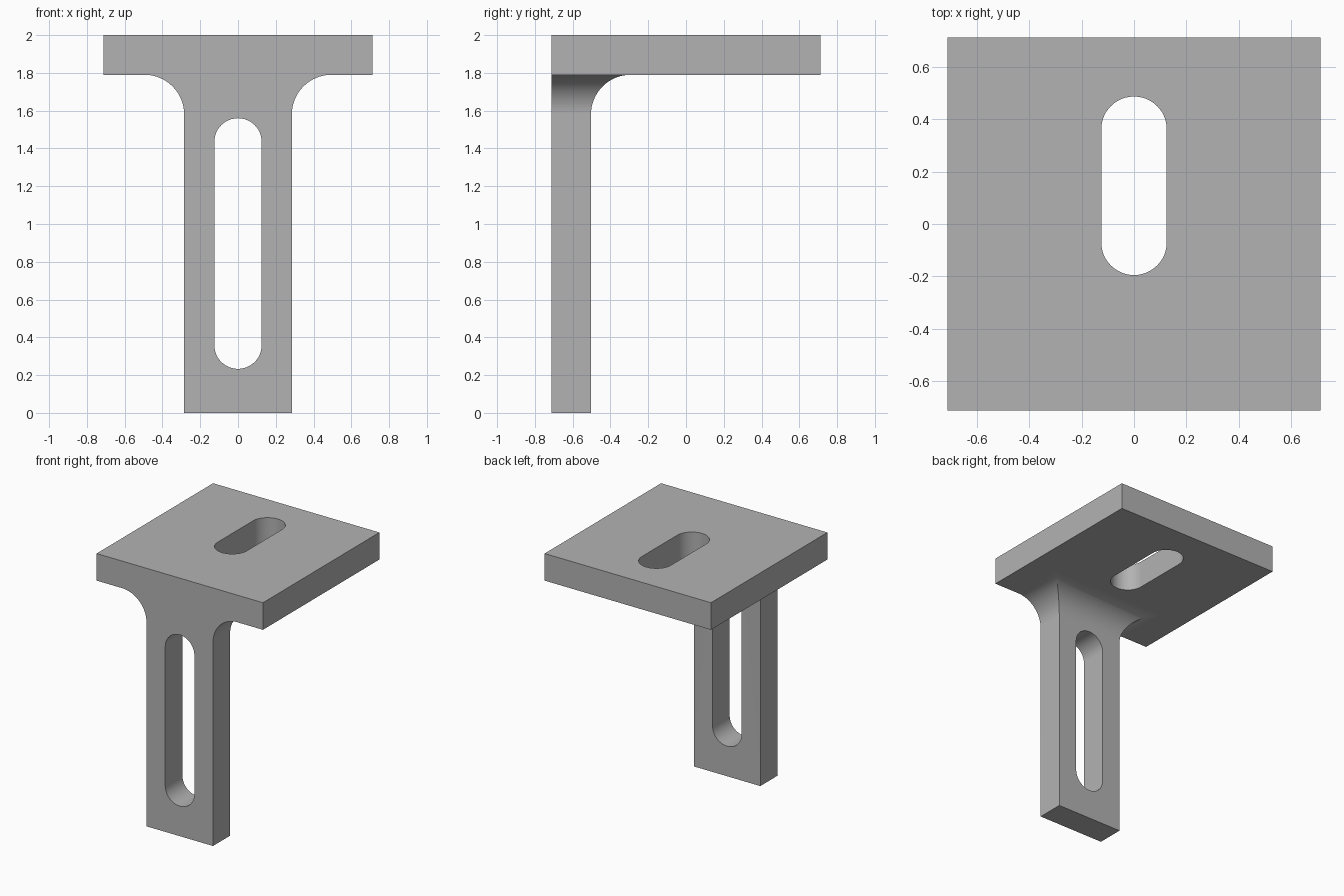
import bpy, bmesh
from math import sin, cos, pi, radians
from mathutils import Matrix

cube = bpy.data.objects.get("Cube")
if cube:
    bpy.data.objects.remove(cube)

HALF = 0.713          # half width of the square plate
LEG_X, LEG_BACK = 0.285, -0.503
UNDER, TOP = 1.79, 2.0
FILLET = 0.21
STEPS = 16

grey = bpy.data.materials.new("plain grey")
grey.use_nodes = True
colour = (0.45, 0.45, 0.45, 1)
grey.diffuse_color = colour
grey.node_tree.nodes["Principled BSDF"].inputs["Base Color"].default_value = colour


def make_object(name, bm):
    bmesh.ops.recalc_face_normals(bm, faces=bm.faces)
    mesh = bpy.data.meshes.new(name)
    bm.to_mesh(mesh)
    bm.free()
    mesh.materials.append(grey)
    obj = bpy.data.objects.new(name, mesh)
    bpy.context.collection.objects.link(obj)
    return obj


def slot_cutter(name, radius, low, high, depth, matrix):
    """Rounded slot running along local y, extruded through local z."""
    bm = bmesh.new()
    n = 24
    ring = []
    for centre, start in ((high - radius, 0), (low + radius, pi)):
        for i in range(n + 1):
            a = start + pi * i / n
            ring.append(bm.verts.new((radius * cos(a), centre + radius * sin(a), -depth)))
    face = bm.faces.new(ring)
    ext = bmesh.ops.extrude_face_region(bm, geom=[face])
    tops = [g for g in ext["geom"] if isinstance(g, bmesh.types.BMVert)]
    bmesh.ops.translate(bm, verts=tops, vec=(0, 0, 2 * depth))
    bm.transform(matrix)
    obj = make_object(name, bm)
    obj.hide_render = True
    obj.hide_viewport = False
    return obj


# Bracket sections from the foot up: half width, back edge, height
sections = [(LEG_X, LEG_BACK, 0)]
for i in range(STEPS + 1):
    a = pi / 2 * i / STEPS
    d = FILLET * (1 - cos(a))
    sections.append((LEG_X + d, LEG_BACK + d, UNDER - FILLET + FILLET * sin(a)))
sections += [(HALF, HALF, UNDER), (HALF, HALF, TOP)]

bm = bmesh.new()
rings = [[bm.verts.new(p) for p in
          ((-x, -HALF, z), (-x, back, z), (x, back, z), (x, -HALF, z))]
         for x, back, z in sections]
for lower, upper in zip(rings, rings[1:]):
    for k in range(3):
        bm.faces.new((lower[k], lower[k + 1], upper[k + 1], upper[k]))
bm.faces.new(rings[0])
bm.faces.new(rings[-1])
# One flat front face across leg, fillets and plate
bm.faces.new([r[0] for r in rings] + [r[3] for r in reversed(rings)])
bracket = make_object("slotted_bracket", bm)

# Slots through the leg and the plate
leg_matrix = Matrix.Translation((0, -0.608, 0)) @ Matrix.Rotation(radians(90), 4, "X")
plate_matrix = Matrix.Translation((0, 0, 1.895))
cutters = [slot_cutter("leg_slot_cutter", 0.125, 0.233, 1.56, 0.2, leg_matrix),
           slot_cutter("plate_slot_cutter", 0.125, -0.195, 0.487, 0.2, plate_matrix)]

bpy.ops.object.select_all(action="DESELECT")
bracket.select_set(True)
bpy.context.view_layer.objects.active = bracket
for cutter in cutters:
    mod = bracket.modifiers.new("slot", "BOOLEAN")
    mod.operation = "DIFFERENCE"
    mod.solver = "EXACT"
    mod.object = cutter
    bpy.ops.object.modifier_apply(modifier=mod.name)
for cutter in cutters:
    bpy.data.objects.remove(cutter)

# Smooth fillets and slot ends, flat faces kept flat
bpy.ops.object.shade_smooth_by_angle(angle=radians(30))
weighted = bracket.modifiers.new("flat faces", "WEIGHTED_NORMAL")
weighted.keep_sharp = True
